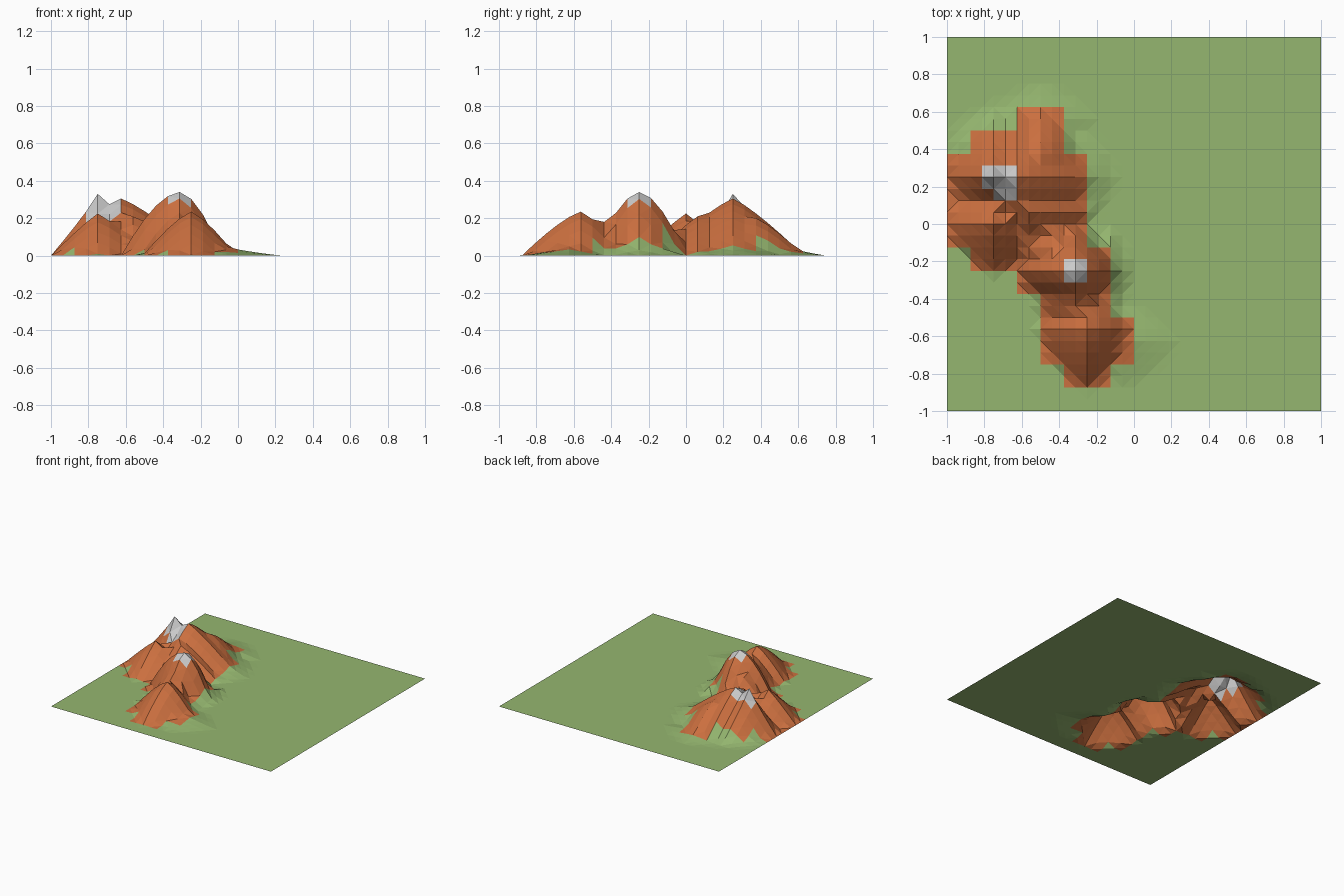
import bpy, bmesh

STEP = 0.0625
# peaks: x, y, height, reach left / right / front / back, bulge
PEAKS = [
    (-0.75, 0.25, 0.33, 0.25, 0.45, 0.22, 0.36, 0.9),
    (-0.625, 0.25, 0.305, 0.25, 0.44, 0.40, 0.38, 1.2),
    (-0.5, 0.375, 0.20, 0.25, 0.24, 0.30, 0.26, 1.2),
    (-0.5625, 0.0625, 0.21, 0.30, 0.34, 0.22, 0.25, 1.2),
    (-0.75, 0.0, 0.225, 0.25, 0.30, 0.26, 0.25, 1.1),
    (-0.4375, -0.125, 0.19, 0.20, 0.25, 0.25, 0.20, 1.1),
    (-0.3125, -0.25, 0.34, 0.31, 0.23, 0.24, 0.25, 1.7),
    (-0.3125, -0.4375, 0.18, 0.20, 0.20, 0.20, 0.20, 1.3),
    (-0.25, -0.5625, 0.235, 0.26, 0.24, 0.315, 0.24, 1.3),
    # low grassy skirts
    (-0.125, -0.25, 0.09, 0.2, 0.10, 0.25, 0.25, 0.8),
    (-0.25, 0.25, 0.055, 0.2, 0.15, 0.25, 0.25, 0.8),
    (-0.0625, -0.625, 0.05, 0.2, 0.29, 0.25, 0.2, 0.7),
    (-0.5, 0.5625, 0.04, 0.3, 0.3, 0.2, 0.18, 0.8),
    (-0.75, 0.4375, 0.06, 0.25, 0.3, 0.2, 0.2, 0.8),
]
# rocky areas: x0, x1, y0, y1
ROCK = [
    (-.875, -.625, .375, .5), (-.625, -.375, .375, .625), (-1, -.25, 0, .375),
    (-1, -.25, -.125, 0), (-.875, -.625, -.25, -.125),
    (-.625, -.125, -.375, -.125), (-.5, -.125, -.5, -.375),
    (-.5, 0, -.75, -.5), (-.375, -.125, -.875, -.75),
]
SNOW = [(-.8125, -.625, .1875, .3125), (-.75, -.625, .125, .1875),
        (-.375, -.25, -.3125, -.1875)]


def height(x, y):
    z = 0.0
    for px, py, h, left, right, front, back, q in PEAKS:
        u = abs(x - px) / (right if x > px else left)
        v = abs(y - py) / (back if y > py else front)
        d = (u ** 1.35 + v ** 1.35) ** (1 / 1.35)
        if d < 1:
            z = max(z, h * (1 - d ** q))
    return z


def inside(c, rects):
    return any(a < c.x < b and e < c.y < f for a, b, e, f in rects)


def material(name, color):
    m = bpy.data.materials.new(name)
    m.diffuse_color = (*color, 1)
    return m


# terrain sheet raised into mountains
n = round(2 / STEP)
bm = bmesh.new()
bmesh.ops.create_grid(bm, x_segments=n, y_segments=n, size=1)
for v in bm.verts:
    v.co.z = height(v.co.x, v.co.y)
for f in bm.faces:
    c = f.calc_center_median()
    f.material_index = 2 if inside(c, SNOW) else 1 if inside(c, ROCK) else 0
bmesh.ops.triangulate(bm, faces=bm.faces[:])
mesh = bpy.data.meshes.new("mountain_terrain")
bm.to_mesh(mesh)
bm.free()
mesh.materials.append(material("grass", (0.30, 0.47, 0.16)))
mesh.materials.append(material("rock", (0.60, 0.16, 0.05)))
mesh.materials.append(material("snow", (0.65, 0.65, 0.65)))
terrain = bpy.data.objects.new("mountain_terrain", mesh)
bpy.context.collection.objects.link(terrain)
